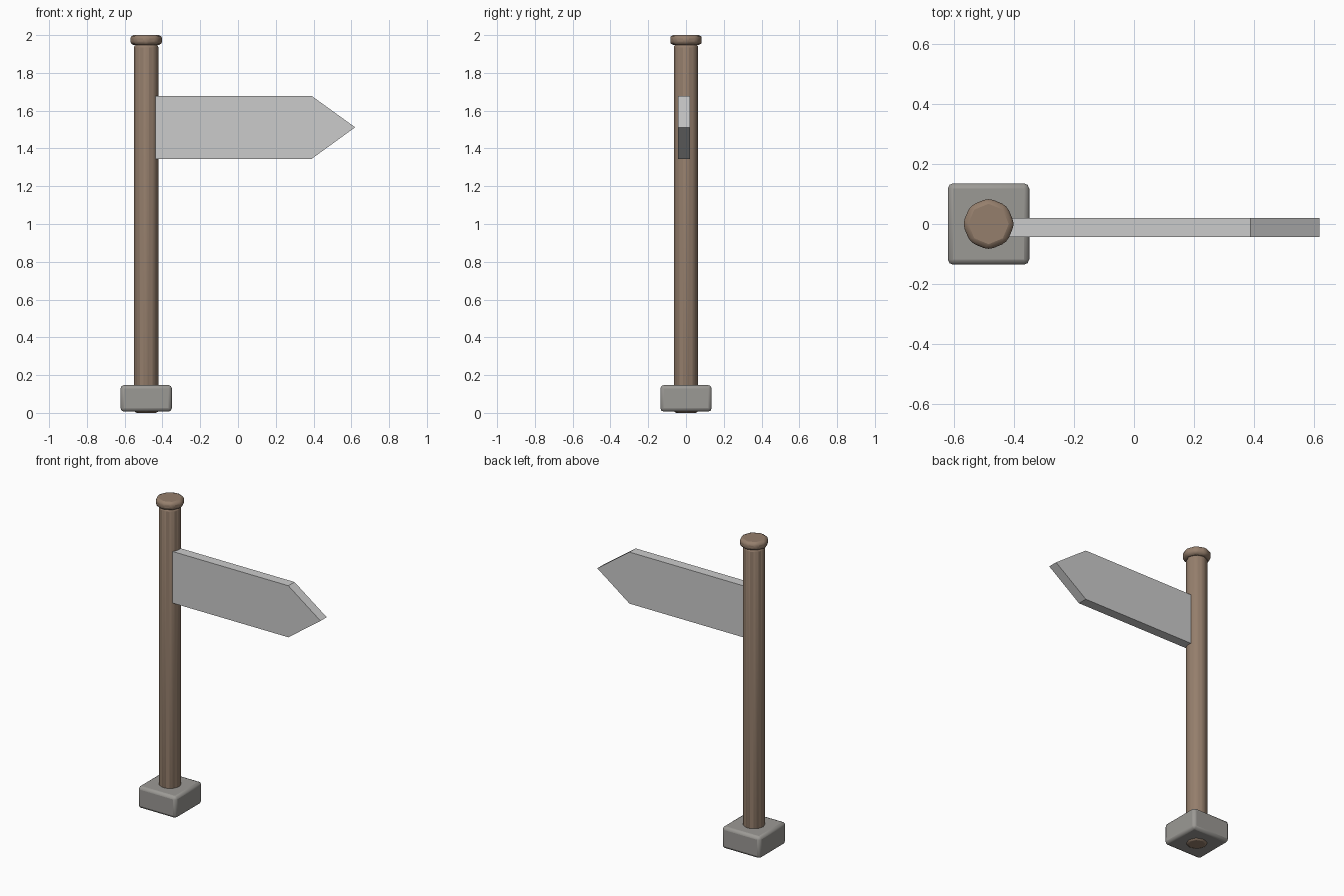
import bpy, bmesh
from math import radians

if "Cube" in bpy.data.objects:
    bpy.data.objects.remove(bpy.data.objects["Cube"])

PX = -0.486  # post axis

def colour(name, rgb):
    m = bpy.data.materials.new(name)
    m.diffuse_color = (*rgb, 1)
    m.use_nodes = True
    m.node_tree.nodes["Principled BSDF"].inputs["Base Color"].default_value = m.diffuse_color
    return m

wood = colour("wood", (0.30, 0.21, 0.15))
stone = colour("stone", (0.33, 0.32, 0.30))

def finish(name, bm, mat=None, bevel=0, segments=2):
    bmesh.ops.recalc_face_normals(bm, faces=bm.faces[:])
    me = bpy.data.meshes.new(name)
    bm.to_mesh(me)
    bm.free()
    ob = bpy.data.objects.new(name, me)
    bpy.context.collection.objects.link(ob)
    if mat:
        me.materials.append(mat)
    if bevel:
        b = ob.modifiers.new("Bevel", 'BEVEL')
        b.width, b.segments = bevel, segments
        b.limit_method = 'ANGLE'
        b.angle_limit = radians(30)
    return ob

def octagon_prism(name, radius, z0, z1, bevel):
    bm = bmesh.new()
    bmesh.ops.create_cone(bm, cap_ends=True, segments=8, radius1=radius,
                          radius2=radius, depth=z1 - z0)
    bmesh.ops.translate(bm, verts=bm.verts, vec=(PX, 0, (z0 + z1) / 2))
    return finish(name, bm, wood, bevel)

# Post and its rounded cap
post = octagon_prism("post", 0.068, 0.0, 1.95, 0.016)
cap = octagon_prism("post_cap", 0.087, 1.948, 2.0, 0.018)

# Stone foot
bm = bmesh.new()
bmesh.ops.create_cube(bm, size=1)
bmesh.ops.scale(bm, verts=bm.verts, vec=(0.272, 0.272, 0.14))
bmesh.ops.translate(bm, verts=bm.verts, vec=(PX, 0, 0.077))
foot = finish("foot", bm, stone, 0.018)

# Arrow board: pointed outline extruded through its thickness
outline = [(-0.437, 1.345), (0.39, 1.345), (0.62, 1.512), (0.39, 1.678), (-0.437, 1.678)]
bm = bmesh.new()
face = bm.faces.new([bm.verts.new((x, -0.043, z)) for x, z in outline])
ext = bmesh.ops.extrude_face_region(bm, geom=[face])
bmesh.ops.translate(bm, vec=(0, 0.063, 0),
                    verts=[g for g in ext["geom"] if isinstance(g, bmesh.types.BMVert)])
finish("arrow_board", bm)

# Soft shading on the bevelled parts
bpy.ops.object.select_all(action='DESELECT')
for ob in (post, cap, foot):
    ob.select_set(True)
bpy.context.view_layer.objects.active = post
bpy.ops.object.shade_smooth_by_angle(angle=radians(30))
